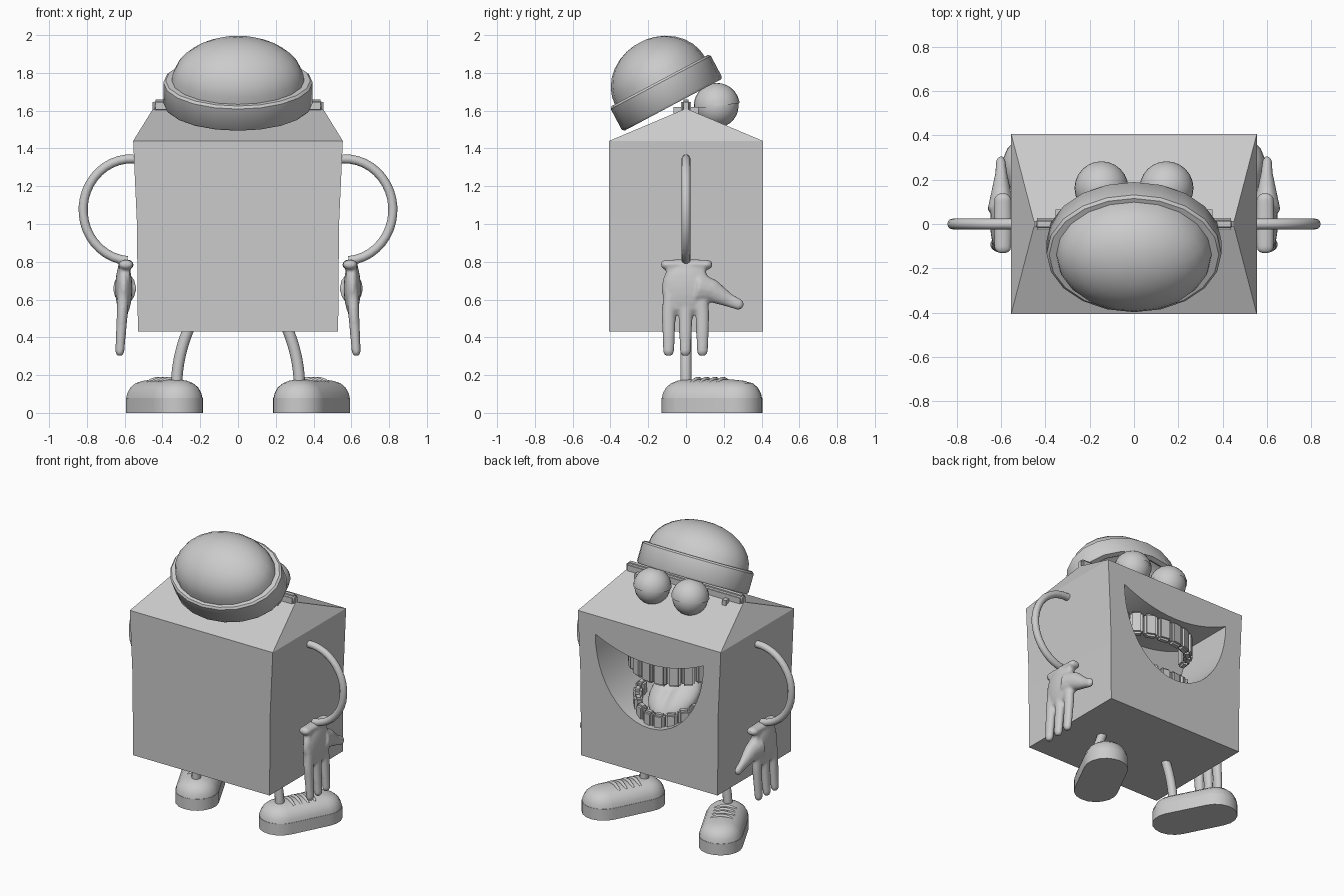
import bpy, bmesh, math
from mathutils import Matrix, Vector

if "Cube" in bpy.data.objects:
    bpy.data.objects.remove(bpy.data.objects["Cube"])

grey = bpy.data.materials.new("plain_grey")
grey.diffuse_color = (0.6, 0.6, 0.6, 1)
grey.use_nodes = True
grey.node_tree.nodes["Principled BSDF"].inputs["Base Color"].default_value = grey.diffuse_color


def finish(name, bm, angle=None):
    """Turn a bmesh into a named object, optionally smooth shaded."""
    bmesh.ops.recalc_face_normals(bm, faces=bm.faces)
    me = bpy.data.meshes.new(name)
    bm.to_mesh(me)
    bm.free()
    me.materials.append(grey)
    ob = bpy.data.objects.new(name, me)
    bpy.context.collection.objects.link(ob)
    activate(ob)
    if angle:
        bpy.ops.object.shade_smooth_by_angle(angle=math.radians(angle))
    return ob


def activate(ob):
    bpy.ops.object.select_all(action='DESELECT')
    ob.select_set(True)
    bpy.context.view_layer.objects.active = ob


def loft(bm, rings, cap_start=True, cap_end=True):
    """Skin a list of equal point rings."""
    rows = [[bm.verts.new(p) for p in r] for r in rings]
    n = len(rows[0])
    for a, b in zip(rows, rows[1:]):
        for i in range(n):
            bm.faces.new((a[i], a[(i + 1) % n], b[(i + 1) % n], b[i]))
    if cap_start:
        bm.faces.new(rows[0])
    if cap_end:
        bm.faces.new(rows[-1])


def ball(bm, centre, radii, rot=Matrix(), seg=20):
    m = Matrix.Translation(centre) @ rot @ Matrix.Diagonal((*radii, 1))
    return bmesh.ops.create_uvsphere(bm, u_segments=seg, v_segments=seg // 2 + 2, radius=1, matrix=m)['verts']


def block(bm, centre, size, rot=Matrix()):
    m = Matrix.Translation(centre) @ rot @ Matrix.Diagonal((*size, 1))
    return bmesh.ops.create_cube(bm, size=1, matrix=m)['verts']


def tube(bm, pts, radii, seg=12, flat=1.0):
    """Round tube along a path; flat squeezes it along x."""
    pts = [Vector(p) for p in pts]
    rings = []
    for i, p in enumerate(pts):
        t = (pts[min(i + 1, len(pts) - 1)] - pts[max(i - 1, 0)]).normalized()
        ref = Vector((0, 1, 0)) if abs(t.y) < 0.8 else Vector((1, 0, 0))
        u = t.cross(ref).normalized()
        v = t.cross(u)
        ring = []
        for k in range(seg):
            a = 2 * math.pi * k / seg
            d = (u * math.cos(a) + v * math.sin(a)) * radii[i]
            ring.append(p + Vector((d.x * flat, d.y, d.z)))
        rings.append(ring)
    loft(bm, rings)


# Carton body with a pitched roof
bm = bmesh.new()
rings = [[(sx * w, sy * d, z) for sx, sy in ((-1, -1), (1, -1), (1, 1), (-1, 1))]
         for w, d, z in ((.53, .407, .43), (.535, .407, 1.0), (.555, .407, 1.44), (.45, .004, 1.61))]
loft(bm, rings)
body = finish("carton_body", bm)

# Open mouth cut into the face side
N = 24
top = [(.42 - .84 * i / N, 1.31 - .10 * (1 - (2 * i / N - 1) ** 2)) for i in range(N + 1)]
low = [(-.42 * math.cos(math.pi * i / N), 1.31 - .55 * math.sin(math.pi * i / N)) for i in range(1, N)]
bm = bmesh.new()
loft(bm, [[(x, y, z) for x, z in top + low] for y in (0.0, .6)])
cutter = finish("mouth_cutter", bm)
cutter.hide_render = True
activate(body)
mod = body.modifiers.new("mouth", 'BOOLEAN')
mod.operation, mod.solver, mod.object = 'DIFFERENCE', 'EXACT', cutter
bpy.ops.object.modifier_apply(modifier=mod.name)
bpy.data.objects.remove(cutter)
activate(body)
bpy.ops.object.shade_smooth_by_angle(angle=math.radians(14))


# Teeth set along two arches
def teeth(name, half, front, depth, z0, rise, height, count):
    bm = bmesh.new()
    for i in range(count):
        a = math.pi * (i + .5) / count
        x, y = half * math.cos(a), front - depth + depth * math.sin(a)
        t = math.atan2(depth * math.cos(a), -half * math.sin(a))
        w = math.pi / count * math.hypot(half * math.sin(a), depth * math.cos(a))
        block(bm, (x, y, z0 + rise * x * x), (w * .97, .055, height), Matrix.Rotation(t, 4, 'Z'))
    bmesh.ops.bevel(bm, geom=bm.edges[:], offset=.014, segments=2, affect='EDGES')
    finish(name, bm, 50)


teeth("upper_teeth", .30, .35, .25, 1.135, .4, .16, 10)
teeth("lower_teeth", .25, .35, .25, .795, 1.3, .11, 10)

# Tongue with a centre groove
bm = bmesh.new()
ball(bm, (0, 0, 0), (.17, .21, .085), seg=24)
for v in bm.verts:
    if v.co.z > 0:
        v.co.z -= .03 * math.exp(-(v.co.x / .035) ** 2) * v.co.z / .085
bm.transform(Matrix.Translation((0, .12, .90)) @ Matrix.Rotation(math.radians(-35), 4, 'X'))
finish("tongue", bm, 60)

# Roof fin and its two clips
bm = bmesh.new()
block(bm, (0, 0, 1.625), (.905, .055, .07))
bmesh.ops.bevel(bm, geom=bm.edges[:], offset=.015, segments=3, affect='EDGES')
finish("roof_fin", bm, 40)
for s in (-1, 1):
    bm = bmesh.new()
    block(bm, (s * .34, 0, 1.595), (.03, .13, .05))
    finish("fin_clip", bm)

# Beanie: dome and thick rolled band share a tilted frame
tilt = Matrix.Translation((0, -.07, 1.63)) @ Matrix.Rotation(math.radians(28), 4, 'X')


def oval(rx, ry, z, n=20):
    return [(rx * math.cos(2 * math.pi * k / n), ry * math.sin(2 * math.pi * k / n), z) for k in range(n)]


bm = bmesh.new()
loft(bm, [oval(.34, .25, .13), oval(.34, .25, .01), oval(.35, .26, 0), oval(.385, .29, 0), oval(.395, .30, .012),
          oval(.395, .30, .135), oval(.383, .288, .147), oval(.35, .265, .147), oval(.34, .25, .13)], False, False)
bmesh.ops.remove_doubles(bm, verts=bm.verts[:], dist=.0005)
bm.transform(tilt)
finish("beanie_band", bm, 40)
bm = bmesh.new()
steps = [math.radians(d) for d in (0, 12, 24, 36, 48, 60, 72, 83)]
loft(bm, [oval(.352 * math.cos(a), .27 * math.cos(a), .14 + .235 * math.sin(a)) for a in steps], False)
bm.transform(tilt)
finish("beanie_dome", bm, 40)

# Eyes with half lids
for s in (-1, 1):
    c = Vector((s * .147, .163, 1.625))
    bm = bmesh.new()
    ball(bm, c, (.115,) * 3, seg=24)
    finish("eyeball", bm, 60)
    bm = bmesh.new()
    ball(bm, c, (.122,) * 3, seg=24)
    bmesh.ops.bisect_plane(bm, geom=bm.verts[:] + bm.edges[:] + bm.faces[:], plane_co=c,
                           plane_no=(0, -.12, 1), clear_inner=True)
    finish("eyelid", bm, 60)

# Limbs, mirrored left and right
for s in (-1, 1):
    # Looping arm
    bm = bmesh.new()
    arc = [(s * (.565 + .255 * math.sin(a)), 0, 1.075 + .27 * math.cos(a))
           for a in [math.radians(-3 + 178 * i / 20) for i in range(21)]]
    tube(bm, arc, [.024] * len(arc))
    finish("arm", bm, 50)

    # Gloved hand: cuff, palm, three fingers and a thumb fused together
    bm = bmesh.new()
    tube(bm, [(s * .593, y, .785) for y in (-.132, -.115, 0, .12, .138)], [.015, .026, .028, .026, .015], flat=1.5)
    ball(bm, (s * .605, 0, .66), (.045, .13, .15))
    block(bm, (s * .60, 0, .70), (.055, .20, .16))
    block(bm, (s * .61, -.003, .60), (.05, .22, .10))
    for y in (-.092, -.003, .087):
        tube(bm, [(s * .608, y * .9, .62), (s * .613, y, .52), (s * .621, y, .40), (s * .626, y, .32), (s * .626, y, .302)],
             [.04, .037, .033, .03, .018], flat=.8)
    tube(bm, [(s * .60, .06, .66), (s * .60, .14, .645), (s * .60, .23, .595), (s * .602, .285, .572), (s * .602, .303, .565)],
         [.085, .062, .036, .03, .016], flat=.75)
    hand = finish("hand", bm)
    mod = hand.modifiers.new("fuse", 'REMESH')
    mod.mode, mod.voxel_size = 'VOXEL', .009
    bpy.ops.object.modifier_apply(modifier=mod.name)
    mod = hand.modifiers.new("soften", 'SMOOTH')
    mod.factor, mod.iterations = .5, 5
    bpy.ops.object.modifier_apply(modifier=mod.name)
    bpy.ops.object.shade_smooth()

    # Bowed leg
    bm = bmesh.new()
    bow = [(s * (.325 - .07 * t * t), 0, .14 + .32 * t) for t in [i / 10 for i in range(11)]]
    tube(bm, bow, [.03] * len(bow))
    finish("leg", bm, 50)

    # Shoe: stadium-shaped sole and domed upper, toes turned out
    place = Matrix.Translation((s * .325, .01, 0)) @ Matrix.Rotation(-s * math.radians(27), 4, 'Z')

    def stadium(r, z, toe=.286, n=9):
        heel = [(r * math.cos(a), r * math.sin(a), z) for a in [math.pi + math.pi * i / n for i in range(n + 1)]]
        front = [(r * math.cos(a), toe + r * math.sin(a), z) for a in [math.pi * i / n for i in range(n + 1)]]
        return heel + front

    bm = bmesh.new()
    loft(bm, [stadium(.14, 0), stadium(.14, .08)])
    bm.transform(place)
    finish("shoe_sole", bm, 35)
    bm = bmesh.new()
    loft(bm, [stadium(.138, .078), stadium(.132, .105), stadium(.115, .135), stadium(.088, .157),
              stadium(.055, .17, .27), stadium(.02, .176, .25)])
    bm.transform(place)
    finish("shoe_upper", bm, 50)
    bm = bmesh.new()
    for k in range(4):
        y = .06 + .05 * k
        tube(bm, [(x, y, .18 - 5 * x * x) for x in (-.07, -.045, -.02, 0, .02, .045, .07)], [.011] * 7, seg=8)
    bm.transform(place)
    finish("shoe_laces", bm, 50)
